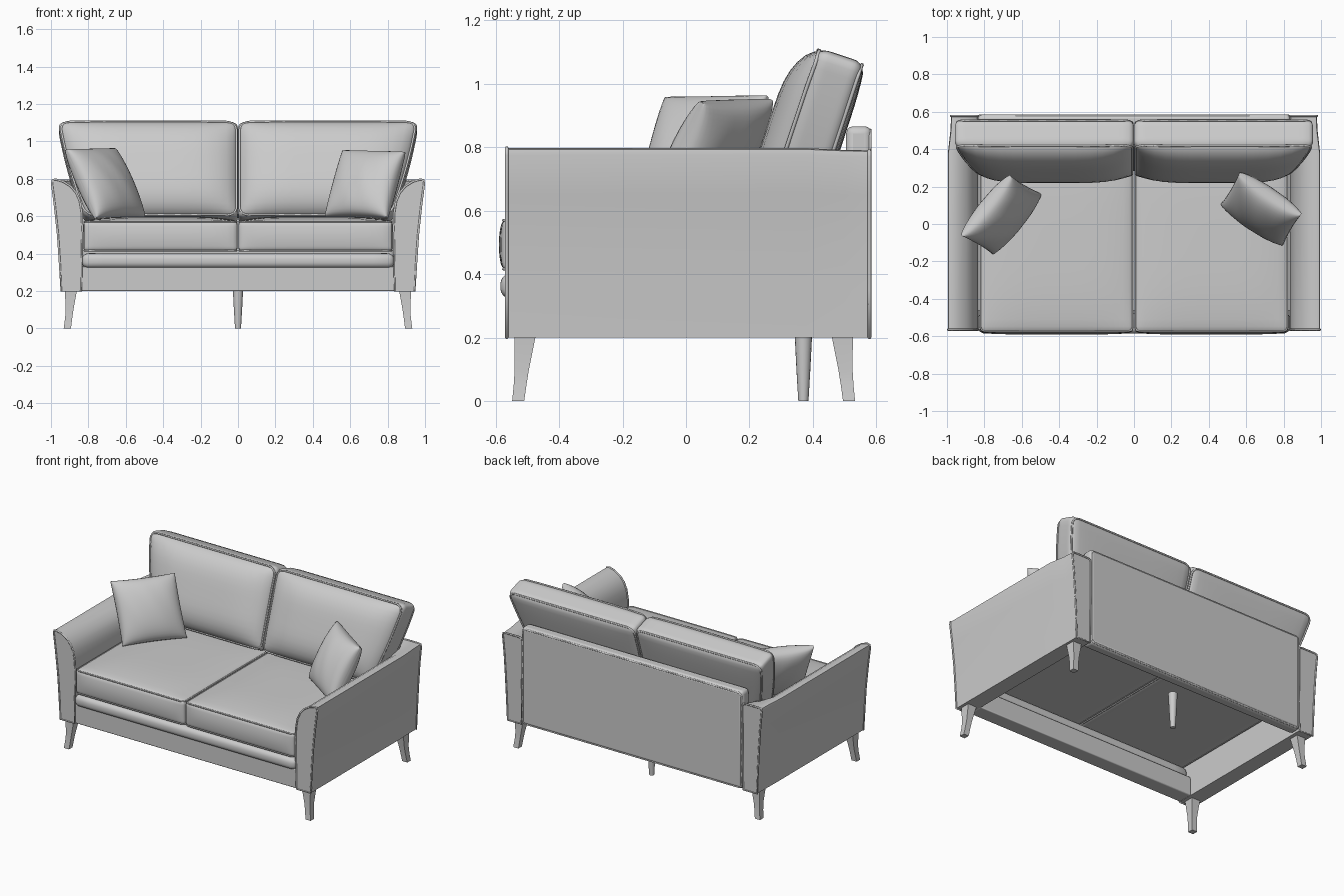
import bpy, bmesh, math
from mathutils import Vector

if "Cube" in bpy.data.objects:
    bpy.data.objects.remove(bpy.data.objects["Cube"])


def finish(name, bm, bevel=0):
    bmesh.ops.recalc_face_normals(bm, faces=bm.faces)
    me = bpy.data.meshes.new(name)
    bm.to_mesh(me)
    bm.free()
    ob = bpy.data.objects.new(name, me)
    bpy.context.collection.objects.link(ob)
    bpy.ops.object.select_all(action='DESELECT')
    bpy.context.view_layer.objects.active = ob
    ob.select_set(True)
    if bevel:
        m = ob.modifiers.new("soft_edges", 'BEVEL')
        m.width, m.segments, m.limit_method = bevel, 3, 'ANGLE'
        m.angle_limit = math.radians(50)
    bpy.ops.object.shade_smooth_by_angle(angle=math.radians(40))
    return ob


def grid_cube(cuts):
    bm = bmesh.new()
    bmesh.ops.create_cube(bm, size=2)
    bmesh.ops.subdivide_edges(bm, edges=bm.edges[:], cuts=cuts, use_grid_fill=True)
    return bm


def soft_box(name, size, r, place, cuts=17):
    """Rounded box spanning 0..size, then moved and puffed by place()."""
    bm = grid_cube(cuts)
    half = Vector(size) / 2
    for v in bm.verts:
        p = Vector([math.sin(c * math.pi / 2) * h for c, h in zip(v.co, half)])
        core = Vector([max(r - h, min(h - r, c)) for c, h in zip(p, half)])
        d = p - core
        if d.length > 1e-6:
            p = core + d.normalized() * r
        v.co = place(p + half)
    return finish(name, bm)


def piping(name, pts, radius=0.006):
    cu = bpy.data.curves.new(name, 'CURVE')
    cu.dimensions = '3D'
    cu.bevel_depth, cu.bevel_resolution = radius, 1
    sp = cu.splines.new('POLY')
    sp.points.add(len(pts) - 1)
    for q, p in zip(sp.points, pts):
        q.co = (*p, 1)
    sp.use_cyclic_u = True
    ob = bpy.data.objects.new(name, cu)
    bpy.context.collection.objects.link(ob)
    bpy.ops.object.select_all(action='DESELECT')
    bpy.context.view_layer.objects.active = ob
    ob.select_set(True)
    bpy.ops.object.convert(target='MESH')


def rounded_rect(a, b, r, inset, n=8):
    """Loop of 2D points around a rounded rectangle spanning 0..a, 0..b."""
    pts = []
    R = r - inset
    centres = [(a - r, b - r), (r, b - r), (r, r), (a - r, r)]
    for k, (cx, cy) in enumerate(centres):
        for i in range(6):
            t = (k + i / 5) * math.pi / 2
            pts.append(Vector((cx + R * math.cos(t), cy + R * math.sin(t))))
    out = []
    for p, q in zip(pts, pts[1:] + pts[:1]):      # fill the long straight runs
        m = n if (q - p).length > 0.1 else 1
        out += [p.lerp(q, i / m) for i in range(m)]
    return out


def bump(t, power=4):
    return max(0, 1 - abs(2 * t - 1) ** power)


def box(name, x0, x1, y0, y1, z0, z1, bevel):
    bm = bmesh.new()
    bmesh.ops.create_cube(bm, size=1)
    for v in bm.verts:
        v.co = ((x0 + x1) / 2 + v.co.x * (x1 - x0), (y0 + y1) / 2 + v.co.y * (y1 - y0),
                (z0 + z1) / 2 + v.co.z * (z1 - z0))
    return finish(name, bm, bevel)


def loft(name, rings):
    bm = bmesh.new()
    rows = [[bm.verts.new(p) for p in ring] for ring in rings]
    n = len(rows[0])
    for a, b in zip(rows, rows[1:]):
        for i in range(n):
            bm.faces.new((a[i], a[(i + 1) % n], b[(i + 1) % n], b[i]))
    bm.faces.new(rows[0])
    bm.faces.new(rows[-1])
    return finish(name, bm)


# arm cross-section at the front (scrolled) and at the back (squared off)
ARM = [(.945, .2), (.953, .35), (.963, .5), (.979, .65), (.995, .775), (.992, .793), (.975, .797),
       (.935, .785), (.895, .76), (.865, .725), (.845, .68), (.835, .62), (.832, .54), (.838, .2)]
ARM_BACK = [(.942, .2), (.948, .35), (.956, .5), (.966, .65), (.978, .77), (.974, .787), (.96, .79),
            (.92, .79), (.89, .79), (.86, .79), (.838, .786), (.832, .77), (.832, .54), (.838, .2)]
SEAT = (.824, 1.02, .165)
BACK = (.83, .152, .54)

for s, side in ((-1, "left"), (1, "right")):
    # flared arm with piping round its front and back edges
    rings = []
    for y, t in ((-.565, 0), (.38, 0), (.5, .8), (.578, 1)):
        rings.append([(s * (a + (c - a) * t), y, b + (d - b) * t)
                      for (a, b), (c, d) in zip(ARM, ARM_BACK)])
    loft(side + "_arm", rings)
    piping(f"{side}_arm_front_piping", rings[0])
    piping(f"{side}_arm_back_piping", rings[-1])

    # seat cushion with a crowned top
    def seat_place(p):
        u, v, w = (c / k for c, k in zip(p, SEAT))
        z = .41 + p.z + .024 * bump(u) * bump(v) * max(0, 2 * w - 1)
        y = -.578 + p.y - .012 * bump(w, 2) * bump(u, 8) * (1 - v)
        return Vector((s * (.002 + p.x), y, z))
    soft_box(side + "_seat_cushion", SEAT, .022, seat_place)
    for z, lvl in ((.006, "lower"), (SEAT[2] - .006, "upper")):
        loop = rounded_rect(SEAT[0], SEAT[1], .03, .005)
        piping(f"{side}_seat_{lvl}_piping", [seat_place(Vector((p.x, p.y, z))) for p in loop], .005)

    # leaning back cushion, wider at the top, bulging forward and sideways
    def back_place(p):
        u, v, w = (c / k for c, k in zip(p, BACK))
        depth = p.y - .078 * bump(u, 5) * bump(w) * max(0, 1 - v)
        depth += .012 * bump(u) * bump(w) * max(0, v)
        x = -.001 + u * (.82 + .145 * w + .015 * bump(w, 2))
        return Vector((s * x, .25 + .314 * p.z + .95 * depth, .6 + .95 * p.z - .314 * depth))
    soft_box(side + "_back_cushion", BACK, .035, back_place)
    for d, end in ((.008, "front"), (BACK[1] - .008, "back")):
        loop = rounded_rect(BACK[0], BACK[2], .055, .008)
        piping(f"{side}_back_cushion_{end}_piping", [back_place(Vector((p.x, d, p.y))) for p in loop])

    # splayed square corner legs
    for f, end in ((-1, "front"), (1, "back")):
        off = .015 if f < 0 else 0
        levels = [(0, .893, .932, .495, .533), (.05, .887, .925, .488, .528),
                  (.1, .88, .921, .48, .525), (.21, .86, .926, .458, .526)]
        loft(f"{side}_{end}_leg",
             [[(s * a, f * (c + off), z), (s * b, f * (c + off), z),
               (s * b, f * (d + off), z), (s * a, f * (d + off), z)] for z, a, b, c, d in levels])

# front rail, padded roll above it and back panel
box("front_rail", -.84, .84, -.563, -.46, .2, .33, .006)
soft_box("front_roll", (1.67, .11, .08), .034, lambda p: p + Vector((-.835, -.585, .322)), 11)
box("back_panel", -.835, .835, .505, .585, .2, .866, .022)
piping("back_panel_piping", [(p.x - .828, .58, p.y + .206) for p in rounded_rect(1.656, .65, .025, .003)])

# round centre leg
loft("centre_leg", [[(r * math.cos(i * math.pi / 8), .37 + r * math.sin(i * math.pi / 8), z)
                     for i in range(16)] for z, r in ((0, .016), (.1, .022), (.24, .029))])


# scatter pillows: centre, width vector and height vector
def pillow(name, centre, wide, tall):
    c, a, b = Vector(centre), Vector(wide) / 2, Vector(tall) / 2
    n = a.cross(b).normalized()
    bm = grid_cube(19)
    for v in bm.verts:
        u, t = math.sin(v.co.x * math.pi / 2), math.sin(v.co.y * math.pi / 2)
        puff = .006 + .086 * (max(0, 1 - u * u) * max(0, 1 - t * t)) ** .42
        puff += .002 * math.sin(9 * u + 4 * t) * (1 - u * u) * (1 - t * t)
        pu = u * (1 - .03 * (1 - t * t))
        pt = t * (1 - .03 * (1 - u * u))
        v.co = c + a * pu + b * pt + n * (puff * v.co.z)
    finish(name, bm)


pillow("left_pillow", (-.71, .05, .775), (.26, .32, .005), (-.16, .095, .365))
pillow("right_pillow", (.68, .08, .77), (.33, -.22, -.008), (.095, .16, .35))
